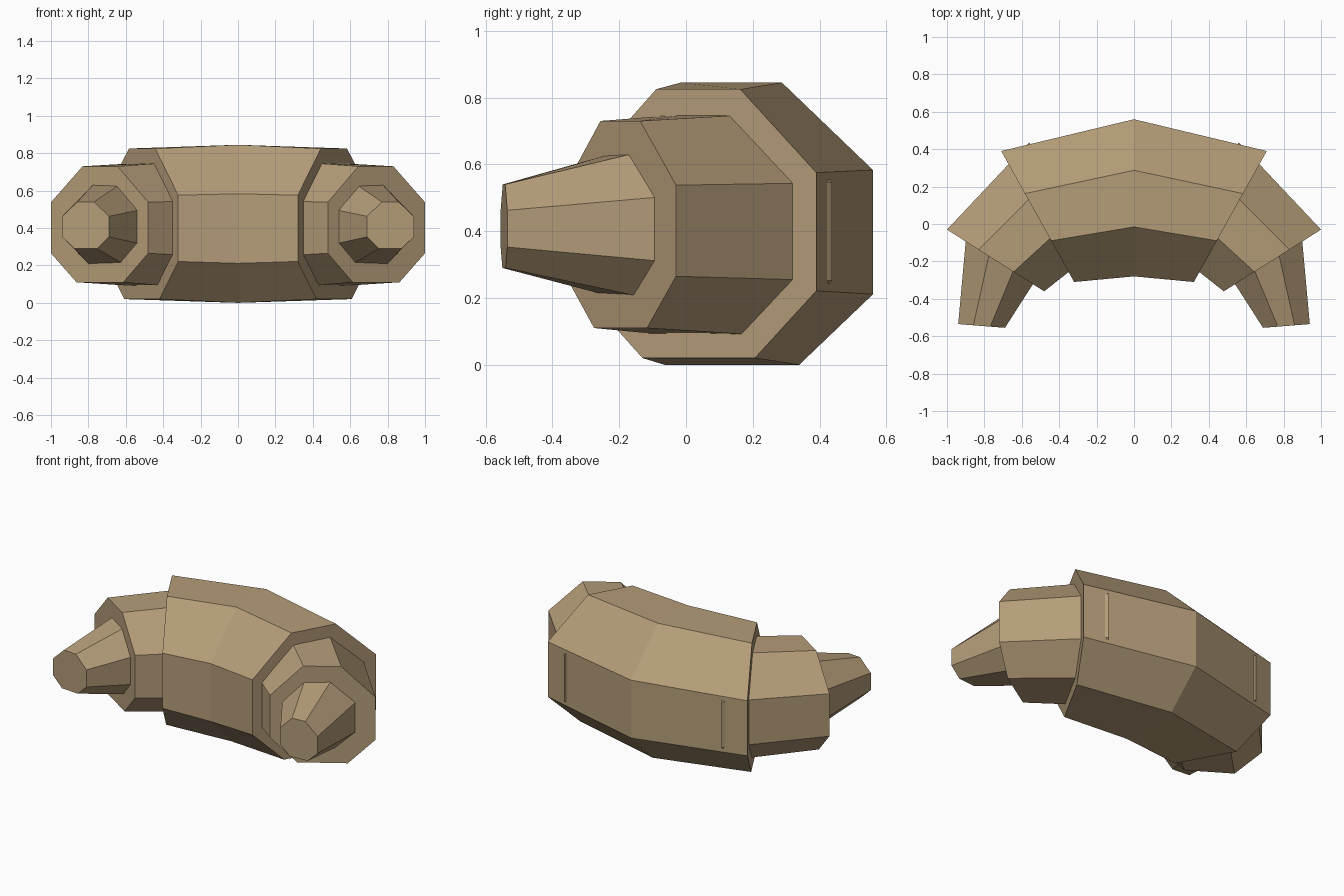
import bpy, bmesh

if "Cube" in bpy.data.objects:
    bpy.data.objects.remove(bpy.data.objects["Cube"])

crust = bpy.data.materials.new("baked crust")
crust.diffuse_color = (0.46, 0.335, 0.19, 1)
crust.use_nodes = True
crust.node_tree.nodes["Principled BSDF"].inputs["Base Color"].default_value = crust.diffuse_color

# Shared eight-sided cross-section: (fraction inner->outer, fraction bottom->top)
PROFILE = [(0, .25), (0, .69), (.315, 1), (.675, 1),
           (1, .69), (1, .25), (.737, 0), (.257, 0)]


def loft(name, rings):
    """Each ring is (inner xy, outer xy, bottom z, top z)."""
    bm = bmesh.new()
    loops = []
    for (ix, iy), (ox, oy), lo, hi in rings:
        loops.append([bm.verts.new((ix + (ox - ix) * u, iy + (oy - iy) * u,
                                    lo + (hi - lo) * v)) for u, v in PROFILE])
    for a, b in zip(loops, loops[1:]):
        for i in range(8):
            j = (i + 1) % 8
            bm.faces.new((a[i], a[j], b[j], b[i]))
    bm.faces.new(loops[0])
    bm.faces.new(loops[-1])
    bmesh.ops.recalc_face_normals(bm, faces=bm.faces)
    mesh = bpy.data.meshes.new(name)
    bm.to_mesh(mesh)
    bm.free()
    mesh.materials.append(crust)
    bpy.context.collection.objects.link(bpy.data.objects.new(name, mesh))


def flip(ring, s):
    (ix, iy), (ox, oy), lo, hi = ring
    return ((ix * s, iy), (ox * s, oy), lo, hi)


# Bent middle roll
end = ((.32, -.31), (.71, .39), .02, .825)
loft("middle_roll", [flip(end, -1), ((0, -.28), (0, .56), 0, .845), end])

# Side rolls and tapered tips, mirrored left and right
side = [((.24, -.17), (.56, .437), .085, .752), ((.48, -.36), (1, -.03), .11, .73)]
tip = [((.475, -.22), (.893, -.02), .19, .65), ((.69, -.555), (.94, -.535), .29, .54)]
for label, s in (("left", -1), ("right", 1)):
    loft(label + "_roll", [flip(r, s) for r in side])
    loft(label + "_tip", [flip(r, s) for r in tip])
